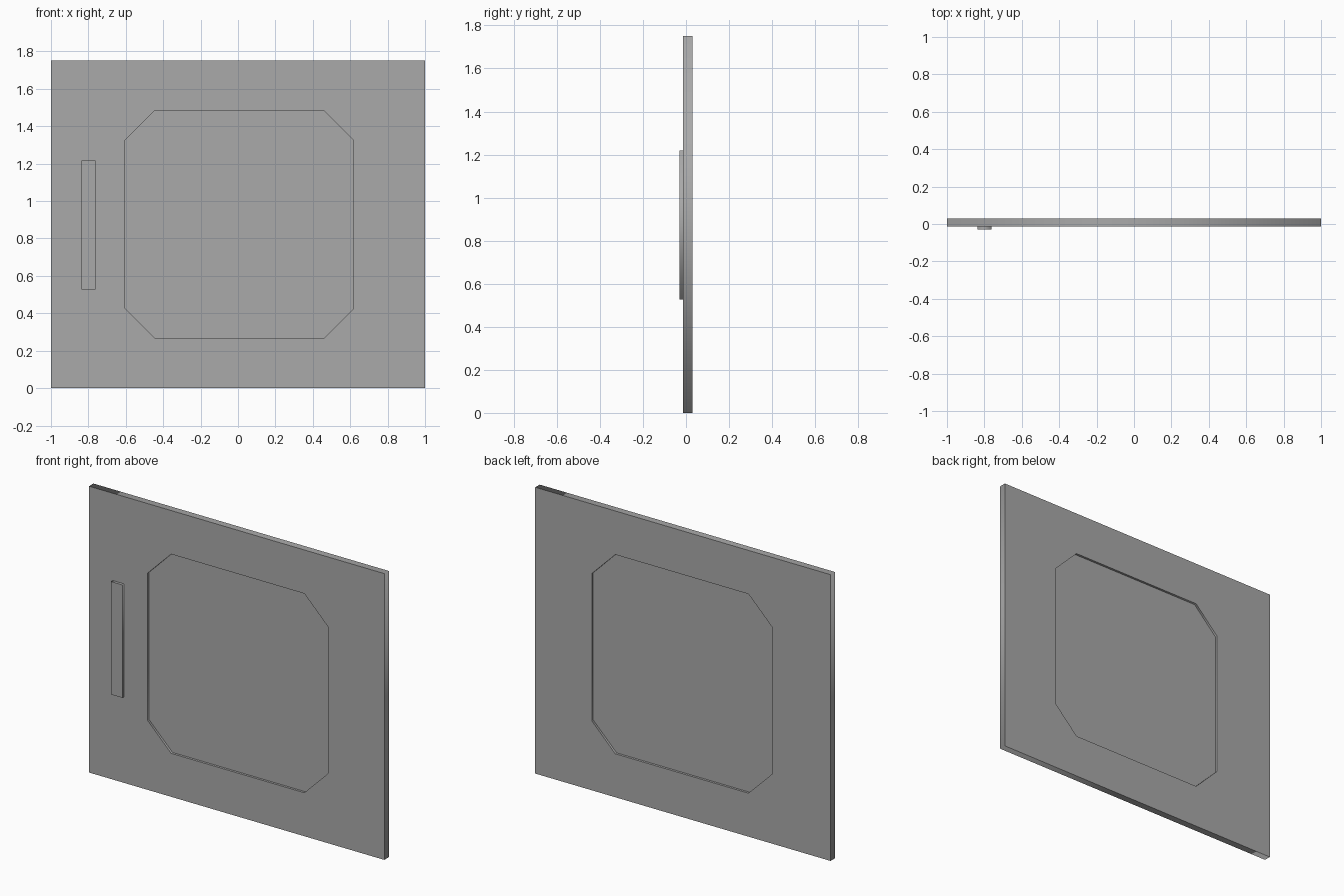
import bpy
from math import radians

cube = bpy.data.objects.get("Cube")
if cube:
    bpy.data.objects.remove(cube, do_unlink=True)

grey = bpy.data.materials.new("mid grey")
grey.use_nodes = True
colour = (0.4, 0.4, 0.4, 1)
grey.diffuse_color = colour
grey.node_tree.nodes["Principled BSDF"].inputs["Base Color"].default_value = colour


def rectangle(x0, x1, z0, z1):
    return [(x0, z0), (x1, z0), (x1, z1), (x0, z1)]


def cut_corner_rectangle(x0, x1, z0, z1, c):
    return [(x0 + c, z0), (x1 - c, z0), (x1, z0 + c), (x1, z1 - c),
            (x1 - c, z1), (x0 + c, z1), (x0, z1 - c), (x0, z0 + c)]


def upright_plate(name, outlines, front, back):
    """Extrude flat outlines between two depths; an inner outline is a hole."""
    curve = bpy.data.curves.new(name, "CURVE")
    curve.dimensions = "2D"
    curve.fill_mode = "BOTH"
    curve.extrude = (back - front) / 2
    for outline in outlines:
        spline = curve.splines.new("POLY")
        spline.points.add(len(outline) - 1)
        for point, (x, z) in zip(spline.points, outline):
            point.co = (x, z, 0, 1)
        spline.use_cyclic_u = True
    curve.materials.append(grey)
    plate = bpy.data.objects.new(name, curve)
    plate.rotation_euler.x = radians(90)
    plate.location.y = (front + back) / 2
    bpy.context.collection.objects.link(plate)
    # Turn the outline into an ordinary mesh
    bpy.ops.object.select_all(action="DESELECT")
    plate.select_set(True)
    bpy.context.view_layer.objects.active = plate
    bpy.ops.object.convert(target="MESH")


FRONT, BACK, RECESS = -0.013, 0.03, 0.014
opening = cut_corner_rectangle(-0.603, 0.617, 0.266, 1.485, 0.159)

# Door slab with a cut-cornered opening
upright_plate("door_frame", [rectangle(-1, 1, 0, 1.752), opening], FRONT, BACK)

# Thin panel recessed on both sides
upright_plate("recessed_panel", [opening], FRONT + RECESS, BACK - RECESS)

# Flat vertical handle on the front
upright_plate("handle", [rectangle(-0.838, -0.762, 0.527, 1.218)], -0.03, FRONT)
